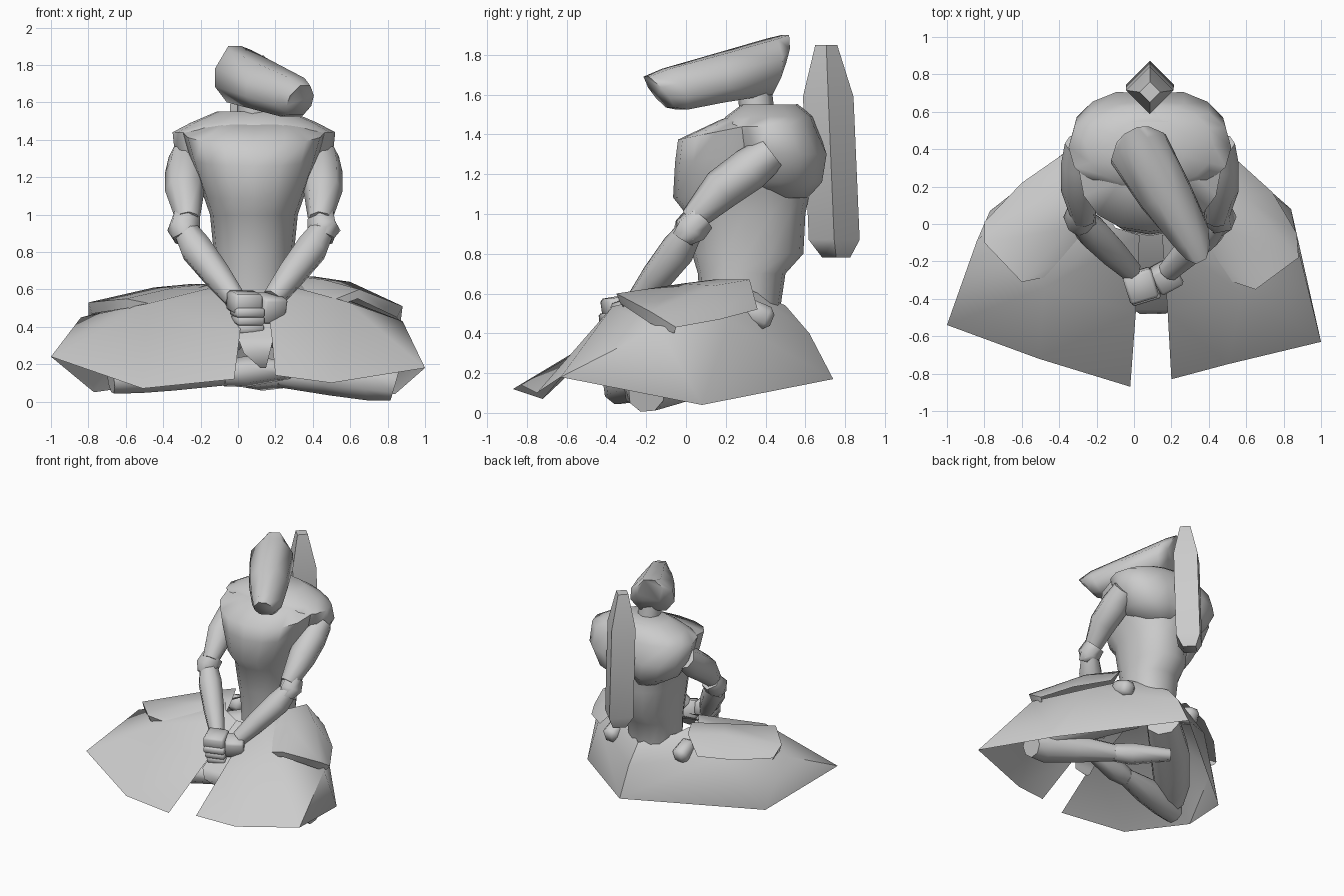
import bpy, bmesh
from math import sin, cos, pi, copysign
from mathutils import Vector, Matrix

CX = 0.085  # centre line of the upper body


def loft(name, rings, closed=True, caps=True):
    """Skin a list of equal-length point rings."""
    bm = bmesh.new()
    vs = [[bm.verts.new(p) for p in r] for r in rings]
    n = len(vs[0])
    for a, b in zip(vs, vs[1:]):
        for i in range(n if closed else n - 1):
            j = (i + 1) % n
            bm.faces.new((a[i], a[j], b[j], b[i]))
    if closed and caps:
        bm.faces.new(vs[0][::-1])
        bm.faces.new(vs[-1])
    bmesh.ops.recalc_face_normals(bm, faces=bm.faces)
    me = bpy.data.meshes.new(name)
    bm.to_mesh(me)
    bm.free()
    ob = bpy.data.objects.new(name, me)
    bpy.context.collection.objects.link(ob)
    return ob


def oval(cx, cy, cz, hx, hy, tilt=0, n=12, p=1.0):
    """Horizontal oval; p < 1 makes it squarer, tilt raises the back."""
    out = []
    for i in range(n):
        a = 2 * pi * i / n
        x, y = [copysign(abs(v) ** p, v) for v in (cos(a), sin(a))]
        out.append((cx + hx * x, cy + hy * y, cz + tilt * hy * y))
    return out


def tube(name, pts, radii, n=8):
    """Tapered tube along a path."""
    pts = [Vector(p) for p in pts]
    rings = []
    for i, (p, r) in enumerate(zip(pts, radii)):
        d = (pts[min(i + 1, len(pts) - 1)] - pts[max(i - 1, 0)]).normalized()
        u = d.cross(Vector((0, 0.3, 1))).normalized()
        w = d.cross(u)
        rings.append([p + r * (cos(2 * pi * k / n) * u + sin(2 * pi * k / n) * w) for k in range(n)])
    return loft(name, rings)


def block(name, c, size, rot, bevel=0.015):
    bm = bmesh.new()
    bmesh.ops.create_cube(bm, size=1, matrix=Matrix.Translation(c) @ Matrix.Rotation(rot[0], 4, 'Z')
                          @ Matrix.Rotation(rot[1], 4, 'X') @ Matrix.Diagonal((*size, 1)))
    bmesh.ops.bevel(bm, geom=bm.edges[:], offset=bevel, segments=1, affect='EDGES')
    me = bpy.data.meshes.new(name)
    bm.to_mesh(me)
    bm.free()
    bpy.context.collection.objects.link(bpy.data.objects.new(name, me))


# Torso
loft("torso", [oval(CX, y, z, hx, hy, t, 16, 0.9) for y, z, hx, hy, t in (
    (.27, .50, .19, .20, 0), (.28, .70, .20, .22, 0), (.31, .80, .215, .28, 0),
    (.30, 1.0, .235, .30, 0), (.28, 1.1, .27, .345, .05), (.29, 1.3, .34, .345, .12),
    (.29, 1.44, .38, .33, .20), (.37, 1.515, .22, .19, .2))])

# Short jacket over the shoulders and back, with a dip along the spine
jacket = [oval(CX, y, z, hx, hy, 0, 16, 0.9) for y, z, hx, hy in (
    (.50, 1.08, .20, .12), (.47, 1.16, .34, .23), (.46, 1.30, .42, .265),
    (.41, 1.44, .435, .25), (.42, 1.49, .34, .22), (.42, 1.55, .20, .14))]
for ring in jacket[:3]:
    x, y, z = ring[4]
    ring[4] = (x, y - .03, z + .04)
loft("jacket", jacket)

# Neck
tube("neck", [(CX, .36, 1.46), (CX - .005, .345, 1.64)], [.09, .085], 8)

# Long head turned to one side; the front end leans forward at the top
head = []
for x, y, w, zb, zt, lean in ((-.005, .47, .10, 1.70, 1.90, .03), (.02, .41, .165, 1.60, 1.88, .02),
                              (.17, .15, .145, 1.56, 1.80, 0), (.30, -.06, .11, 1.525, 1.73, -.04),
                              (.335, -.14, .075, 1.535, 1.69, -.06)):
    h = zt - zb
    head.append([(x + .89 * w * s - .4 * lean * (2 * k - 1), y + .46 * w * s + lean * (2 * k - 1), zb + h * k)
                 for s, k in ((-.6, 0), (.6, 0), (1, .3), (.95, .65), (.4, 1), (-.4, 1), (-.95, .65), (-1, .3))])
loft("head", head)

# Long pack on the back
loft("back_canister", [oval(CX, y, z, r, r, 0, 4) for y, z, r in (
    (.755, .78, .07), (.745, .87, .128), (.715, 1.59, .127), (.705, 1.85, .055))])

# Arms: sleeves, elbow cuffs, forearms
for s, side in ((1, "left"), (-1, "right")):
    def m(x, y, z):
        return (CX + s * x, y, z)
    tube(side + "_upper_arm", [m(.365, .43, 1.31), m(.365, .32, 1.225), m(.37, .18, 1.125), m(.355, .03, .97)],
         [.09, .11, .105, .065])
    tube(side + "_elbow_cuff", [m(.36, .07, .98), m(.375, .02, .92), m(.37, -.01, .87)], [.08, .09, .065], 6)
    tube(side + "_forearm", [m(.375, .03, .93), m(.31, -.04, .82), m(.2, -.15, .68), m(.10, -.25, .55)],
         [.065, .09, .08, .06])

# Clasped hands
block("lower_hand", (.17, -.28, .50), (.14, .14, .14), (.5, .3))
block("upper_hand", (.035, -.33, .53), (.16, .16, .11), (.3, .15))
for i in range(3):
    block(f"finger_{i + 1}", (.05 + .003 * i, -.355 + .01 * i, .48 - .043 * i), (.16 - .01 * i, .13, .05), (.3, .1), .01)

# Skirt halves: waist ring, thigh ring, hem
loft("skirt_right", [
    [(.03, -.06, .58), (-.10, -.02, .62), (-.18, .10, .62), (-.13, .32, .60), (.085, .50, .54)],
    [(.01, -.47, .36), (-.48, -.34, .525), (-.84, -.09, .45), (-.47, .26, .48), (.085, .62, .40)],
    [(-.02, -.87, .12), (-.51, -.72, .07), (-1, -.54, .24), (-.77, .07, .05), (.085, .74, .17)]], False)
loft("skirt_left", [
    [(.15, -.06, .58), (.27, -.02, .62), (.34, .10, .64), (.32, .32, .62), (.085, .50, .54)],
    [(.18, -.47, .35), (.58, -.37, .535), (.88, -.14, .43), (.64, .22, .47), (.085, .62, .40)],
    [(.20, -.83, .14), (.50, -.75, .10), (1, -.63, .18), (.84, .08, .04), (.085, .74, .17)]], False)

# Front cloth in the gap between the halves
loft("front_cloth", [[(x0, y, z), (x1, y, z)] for x0, x1, y, z in (
    (-.02, .20, -.02, .56), (0, .19, -.46, .34), (.03, .17, -.48, .26), (.12, .15, -.40, .18))], False)

# Thigh plates: arched panels from hip to knee
loft("thigh_plate_right", [
    [(-.13, .02, .56), (-.15, .14, .63), (-.24, .32, .63), (-.37, .38, .50)],
    [(-.28, -.14, .54), (-.34, -.02, .61), (-.45, .14, .61), (-.60, .22, .47)],
    [(-.45, -.28, .52), (-.60, -.31, .55), (-.80, -.10, .53), (-.80, .01, .46)],
    [(-.45, -.27, .48), (-.59, -.29, .50), (-.78, -.10, .47), (-.78, .00, .43)]], False)
loft("thigh_plate_left", [
    [(.28, .02, .58), (.32, .14, .67), (.40, .32, .67), (.53, .36, .52)],
    [(.38, -.14, .56), (.47, -.02, .65), (.60, .14, .64), (.74, .17, .47)],
    [(.50, -.30, .54), (.65, -.35, .60), (.88, -.18, .51), (.87, -.05, .43)],
    [(.50, -.29, .50), (.64, -.33, .55), (.85, -.18, .45), (.85, -.06, .40)]], False)

# Hip pads
for x, side in ((.40, "left"), (-.23, "right")):
    block(side + "_hip_pad", (x, .35, .50), (.12, .18, .12), (0, -.4), .03)

# Crossed legs under the skirt
tube("left_thigh", [(.2, .25, .42), (.45, .05, .35), (.70, -.15, .24), (.80, -.22, .16)], [.13, .155, .14, .09])
tube("right_thigh", [(-.03, .30, .40), (-.28, .08, .34), (-.52, -.18, .25), (-.62, -.30, .17)], [.13, .155, .14, .09])
tube("left_shin", [(.84, -.20, .09), (.72, -.20, .125), (.50, -.09, .14), (.22, .06, .14)], [.092, .125, .11, .065])
tube("right_shin", [(-.68, -.34, .12), (-.55, -.31, .14), (-.35, -.26, .16), (-.06, -.18, .15)], [.08, .10, .105, .065])
tube("left_foot", [(.24, .05, .14), (.12, .12, .14), (-.12, .28, .15)], [.07, .085, .05], 6)
tube("right_foot", [(-.08, -.19, .15), (.04, -.17, .16), (.28, -.13, .17)], [.07, .085, .05], 6)

# Smooth shading with sharp creases
for ob in bpy.context.scene.objects:
    ob.select_set(True)
    bpy.context.view_layer.objects.active = ob
bpy.ops.object.shade_smooth_by_angle(angle=1.2)
for ob in bpy.context.scene.objects:
    ob.data.update()
